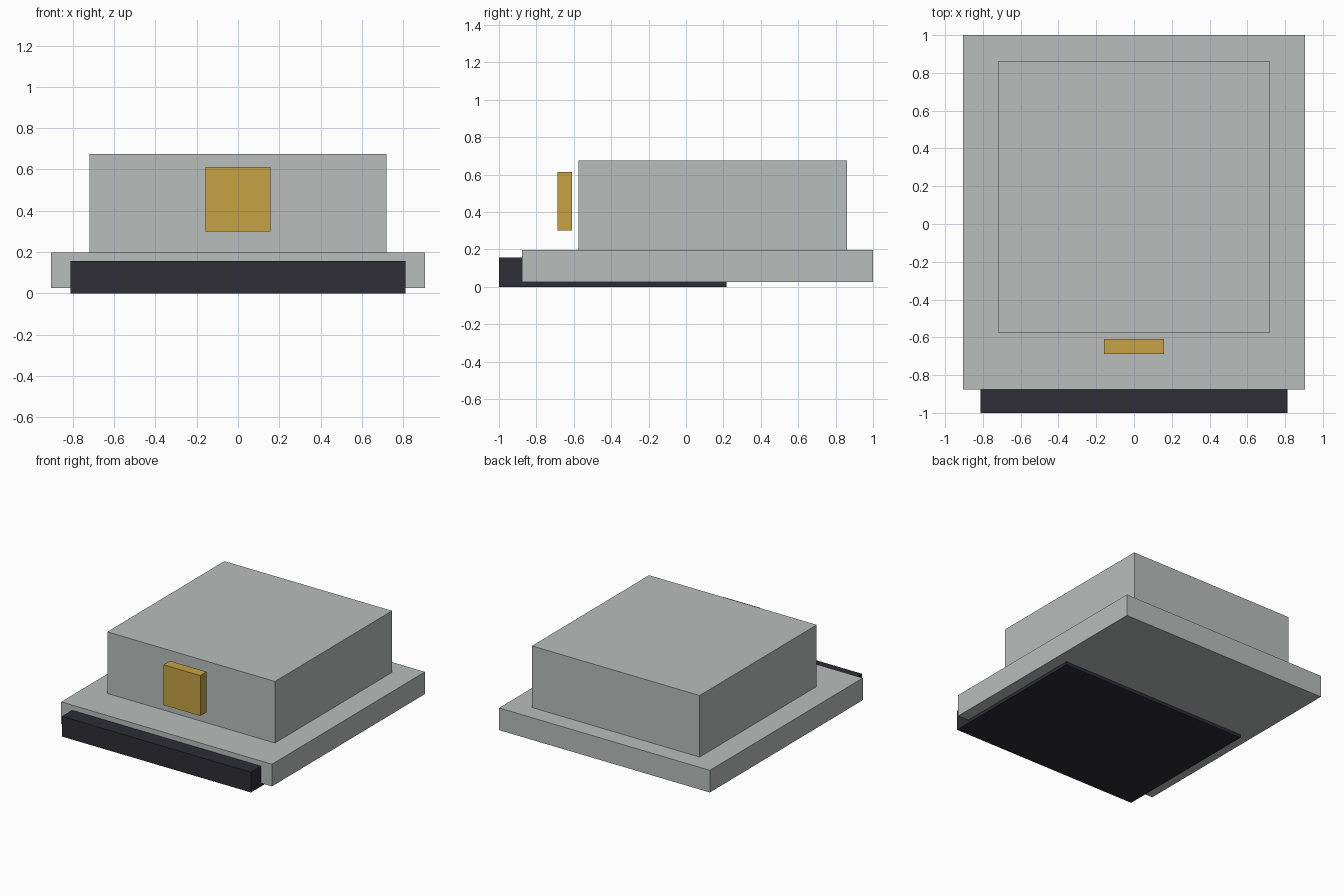
import bpy
import bmesh
from mathutils import Vector

if "Cube" in bpy.data.objects:
    bpy.data.objects.remove(bpy.data.objects["Cube"])


def material(name, rgb):
    mat = bpy.data.materials.new(name)
    mat.diffuse_color = (*rgb, 1.0)
    mat.use_nodes = True
    mat.node_tree.nodes["Principled BSDF"].inputs["Base Color"].default_value = mat.diffuse_color
    return mat


def box(name, low, high, mat):
    """Flat-faced box between two opposite corners."""
    low, high = Vector(low), Vector(high)
    bm = bmesh.new()
    bmesh.ops.create_cube(bm, size=1.0)
    bmesh.ops.scale(bm, vec=high - low, verts=bm.verts)
    bmesh.ops.translate(bm, vec=(low + high) / 2, verts=bm.verts)
    mesh = bpy.data.meshes.new(name)
    bm.to_mesh(mesh)
    bm.free()
    mesh.materials.append(mat)
    obj = bpy.data.objects.new(name, mesh)
    bpy.context.collection.objects.link(obj)
    return obj


grey = material("pale_grey", (0.479, 0.517, 0.503))
gold = material("gold", (0.565, 0.361, 0.058))
dark = material("dark_charcoal", (0.026, 0.026, 0.036))

# Dark slab sticking out at the front, under the base
box("front_slab", (-0.812, -1.0, 0.0), (0.812, 0.216, 0.157), dark)
# Wide base plate
box("base_plate", (-0.905, -0.876, 0.025), (0.905, 1.0, 0.197), grey)
# Main block on the base
box("main_block", (-0.72, -0.575, 0.197), (0.72, 0.861, 0.675), grey)
# Gold plaque standing clear of the block's front
box("front_plaque", (-0.158, -0.688, 0.3), (0.158, -0.61, 0.613), gold)
